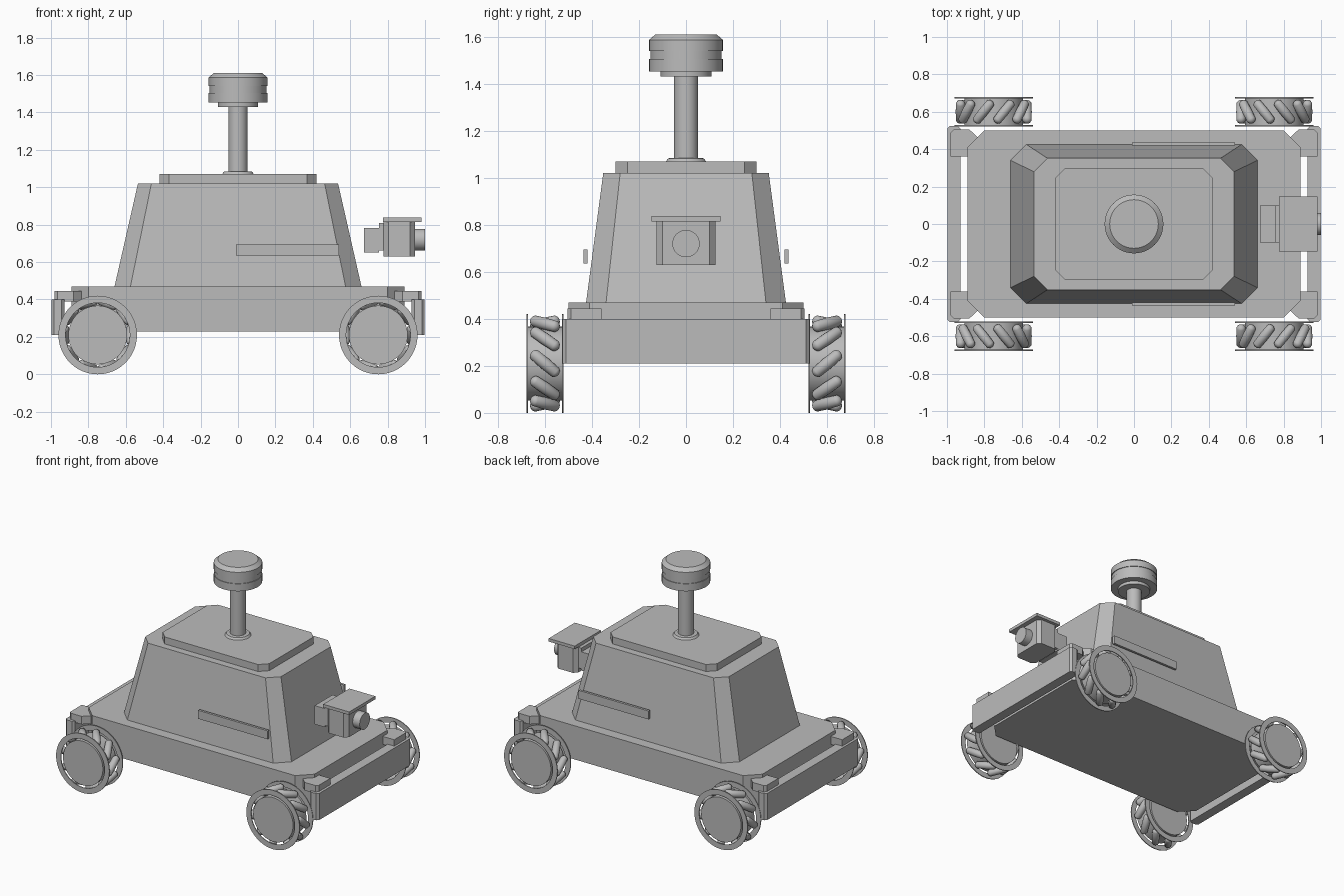
import bpy, bmesh, math
from mathutils import Matrix, Vector

default = bpy.data.objects.get("Cube")
if default:
    bpy.data.objects.remove(default, do_unlink=True)

grey = bpy.data.materials.new("body_grey")
grey.use_nodes = True
tone = (0.5, 0.5, 0.5, 1)
grey.diffuse_color = tone
grey.node_tree.nodes["Principled BSDF"].inputs["Base Color"].default_value = tone


def finish(name, bm, smooth=False):
    bmesh.ops.recalc_face_normals(bm, faces=bm.faces)
    mesh = bpy.data.meshes.new(name)
    bm.to_mesh(mesh)
    bm.free()
    mesh.materials.append(grey)
    obj = bpy.data.objects.new(name, mesh)
    bpy.context.collection.objects.link(obj)
    if smooth:
        bpy.ops.object.select_all(action="DESELECT")
        obj.select_set(True)
        bpy.context.view_layer.objects.active = obj
        bpy.ops.object.shade_smooth_by_angle(angle=math.radians(35))
    return obj


def box(name, x, y, z):
    """Box from its low and high limits on each axis."""
    bm = bmesh.new()
    bmesh.ops.create_cube(bm, size=1)
    for v in bm.verts:
        v.co = Vector([lim[0] if c < 0 else lim[1] for c, lim in zip(v.co, (x, y, z))])
    return finish(name, bm)


def cut_rect(hx, hy, c):
    """Rectangle outline with its four corners cut."""
    return [(hx, hy - c), (hx - c, hy), (c - hx, hy), (-hx, hy - c),
            (-hx, c - hy), (c - hx, -hy), (hx - c, -hy), (hx, c - hy)]


def loft(name, low, high, z0, z1, cx=0):
    """Solid between two outlines at two heights."""
    bm = bmesh.new()
    a, b = [[bm.verts.new((x + cx, y, z)) for x, y in outline]
            for outline, z in ((low, z0), (high, z1))]
    n = len(a)
    bm.faces.new(a)
    bm.faces.new(b)
    for i in range(n):
        j = (i + 1) % n
        bm.faces.new((a[i], a[j], b[j], b[i]))
    return finish(name, bm)


def spin(name, profile, place, closed=False, sides=48):
    """Turn a (radius, height) profile about the z axis, then place it."""
    bm = bmesh.new()
    rings = []
    for r, h in profile:
        rings.append([bm.verts.new((r * math.cos(t), r * math.sin(t), h))
                      for t in (math.tau * k / sides for k in range(sides))])
    pairs = list(zip(rings, rings[1:]))
    if closed:
        pairs.append((rings[-1], rings[0]))
    else:
        bm.faces.new(rings[0])
        bm.faces.new(rings[-1])
    for a, b in pairs:
        for k in range(sides):
            m = (k + 1) % sides
            bm.faces.new((a[k], a[m], b[m], b[k]))
    bm.transform(place)
    return finish(name, bm, smooth=True)


# Chassis, tapered tower and lid
deck = cut_rect(0.89, 0.5, 0.09)
loft("chassis", deck, deck, 0.23, 0.47)
loft("tower", cut_rect(0.66, 0.425, 0.085), cut_rect(0.535, 0.352, 0.072), 0.47, 1.02)
lid = cut_rect(0.42, 0.3, 0.052)
loft("tower_lid", lid, lid, 1.02, 1.07)

# Mast with base collar and scanner head
up = Matrix.Identity(4)
spin("mast_collar", [(0.085, 1.07), (0.075, 1.083), (0.05, 1.085)], up)
spin("mast", [(0.051, 1.07), (0.051, 1.44)], up)
spin("scanner_neck", [(0.108, 1.43), (0.108, 1.455)], up)
spin("scanner_head", [(0.157, 1.452), (0.157, 1.505), (0.152, 1.505), (0.152, 1.54),
                      (0.157, 1.54), (0.157, 1.587), (0.13, 1.61)], up)

# Bumpers, corner brackets and side bars
for sx, end in ((1, "left"), (-1, "right")):
    bumper = cut_rect(0.035, 0.525, 0.015)
    loft(end + "_bumper", bumper, bumper, 0.21, 0.4, cx=sx * 0.963)
    for sy, side in ((1, "back"), (-1, "front")):
        arm = [(sx * x, sy * y) for x, y in
               ((0.81, 0.36), (0.98, 0.36), (0.98, 0.49), (0.965, 0.505), (0.88, 0.505), (0.81, 0.44))]
        loft(f"{side}_{end}_bracket", arm, arm, 0.388, 0.445)
for sy, side in ((1, "back"), (-1, "front")):
    box(side + "_side_bar", (-0.01, 0.54), sorted((sy * 0.42, sy * 0.437)), (0.635, 0.695))

# Camera: mount, body, visor and lens
box("camera_mount", (0.675, 0.755), (-0.1, 0.1), (0.65, 0.783))
box("camera_plate", (0.755, 0.79), (-0.1, 0.1), (0.662, 0.81))
housing = cut_rect(0.083, 0.125, 0.025)
loft("camera_body", housing, housing, 0.63, 0.817, cx=0.862)
box("camera_visor", (0.775, 0.98), (-0.147, 0.147), (0.815, 0.837))
spin("camera_lens", [(0.058, 0.93), (0.058, 1.0)],
     Matrix.Translation((0, 0, 0.72)) @ Matrix.Rotation(math.pi / 2, 4, "Y"))


def rollers(name, centre, lean, count=10):
    """Ring of slanted capsule rollers around a wheel."""
    bm = bmesh.new()
    for k in range(count):
        part = bmesh.ops.create_uvsphere(bm, u_segments=14, v_segments=8, radius=0.026)
        for v in part["verts"]:
            if abs(v.co.z) < 1e-5:
                continue
            v.co.z += math.copysign(0.049, v.co.z)
        # Slant the capsule, push it out to the rim, then turn it round the axle
        place = (Matrix.Translation(centre)
                 @ Matrix.Rotation(math.tau * k / count, 4, "Y")
                 @ Matrix.Translation((0.178, 0, 0))
                 @ Matrix.Rotation(lean * math.radians(50), 4, "X"))
        bmesh.ops.transform(bm, matrix=place, verts=part["verts"])
    finish(name, bm, smooth=True)


# Four wheels: hub, two rim rings and slanted rollers
for sx, end in ((1, "left"), (-1, "right")):
    for sy, side in ((1, "back"), (-1, "front")):
        label = f"{side}_{end}_wheel"
        centre = Vector((sx * 0.75, sy * 0.6, 0.21))
        place = Matrix.Translation(centre) @ Matrix.Rotation(math.pi / 2, 4, "X")
        spin(label + "_hub", [(0.157, -0.075), (0.157, 0.075)], place)
        for h, face in ((-0.075, "outer"), (0.075, "inner")):
            spin(f"{label}_{face}_rim",
                 [(0.172, h - 0.003), (0.21, h - 0.003), (0.21, h + 0.003), (0.172, h + 0.003)],
                 place, closed=True)
        rollers(label + "_rollers", centre, -sx * sy)
